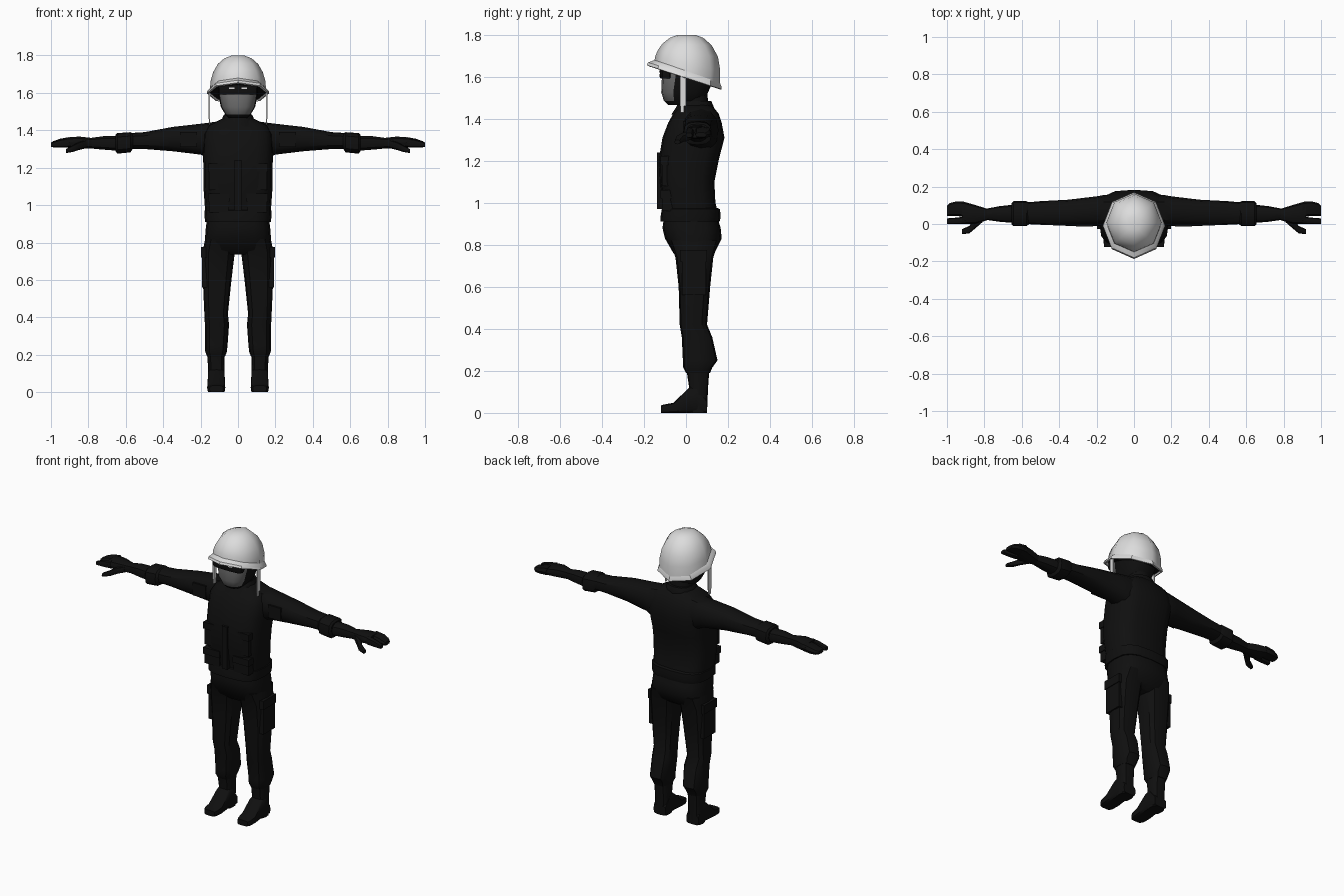
import bpy, bmesh, math


def material(name, r, g, b):
    m = bpy.data.materials.new(name)
    m.diffuse_color = (r, g, b, 1)
    return m


BLACK = material("uniform_black", 0.005, 0.005, 0.005)
GREY = material("mask_grey", 0.16, 0.16, 0.16)
WHITE = material("helmet_white", 0.72, 0.72, 0.72)


def finish(name, bm, mat, mirror=False, smooth=35):
    bmesh.ops.recalc_face_normals(bm, faces=bm.faces[:])
    me = bpy.data.meshes.new(name)
    bm.to_mesh(me)
    bm.free()
    me.materials.append(mat)
    ob = bpy.data.objects.new(name, me)
    bpy.context.collection.objects.link(ob)
    bpy.ops.object.select_all(action='DESELECT')
    bpy.context.view_layer.objects.active = ob
    ob.select_set(True)
    bpy.ops.object.shade_smooth_by_angle(angle=math.radians(smooth))
    if mirror:
        ob.modifiers.new("mirror", 'MIRROR').use_axis[0] = True
    return ob


def loft(name, axis, sections, n, e, mat, mirror=False, caps=True, smooth=35):
    """Rounded-box sections (pos, a0, a1, b0, b1) joined along an axis.
    pos may be a (front, back) pair of heights for a tilted ring."""
    bm = bmesh.new()
    rings = []
    for p, a0, a1, b0, b1 in sections:
        ring = []
        for i in range(n):
            t = 2 * math.pi * i / n
            c, s = math.cos(t), math.sin(t)
            c = math.copysign(abs(c) ** e, c) if abs(c) > 1e-6 else 0
            s = math.copysign(abs(s) ** e, s) if abs(s) > 1e-6 else 0
            a = (a0 + a1) / 2 + c * (a1 - a0) / 2
            b = (b0 + b1) / 2 + s * (b1 - b0) / 2
            h = p[0] + (p[1] - p[0]) * (s + 1) / 2 if isinstance(p, tuple) else p
            co = {'z': (a, b, h), 'x': (h, a, b), 'y': (a, h, b)}[axis]
            ring.append(bm.verts.new(co))
        rings.append(ring)
    for r, q in zip(rings, rings[1:]):
        for i in range(n):
            j = (i + 1) % n
            bm.faces.new((r[i], r[j], q[j], q[i]))
    if caps:
        bm.faces.new(rings[0])
        bm.faces.new(rings[-1])
    return finish(name, bm, mat, mirror, smooth)


def box(name, x0, x1, y0, y1, z0, z1, mat, mirror=False):
    bm = bmesh.new()
    bmesh.ops.create_cube(bm, size=1)
    for v in bm.verts:
        v.co = ((x0 + x1) / 2 + v.co.x * (x1 - x0),
                (y0 + y1) / 2 + v.co.y * (y1 - y0),
                (z0 + z1) / 2 + v.co.z * (z1 - z0))
    return finish(name, bm, mat, mirror)


def sym(rows):
    """Rows (z, half width, front y, back y) to sections."""
    return [(z, -w, w, f, b) for z, w, f, b in rows]


# Jacket, hem band and collar
loft("jacket", 'z', sym([
    (0.91, .17, -.115, .155), (0.96, .175, -.105, .15), (1.0, .178, -.112, .14),
    (1.1, .185, -.125, .135), (1.2, .185, -.13, .155), (1.31, .188, -.112, .183),
    (1.38, .185, -.085, .17), (1.425, .16, -.06, .155), (1.455, .10, -.035, .13),
    (1.47, .07, -.02, .11)]), 16, .65, BLACK)
loft("hem_band", 'z', sym([
    (0.91, .175, -.122, .16), (0.93, .178, -.122, .165),
    (0.97, .18, -.115, .162), (0.975, .17, -.105, .15)]), 16, .65, BLACK)
loft("collar", 'z', sym([
    (1.42, .10, -.07, .13), (1.45, .09, -.05, .135), (1.485, .075, -.03, .12)]),
    12, .8, BLACK)
box("button_placket", -.018, .018, -.137, -.1, 0.97, 1.24, BLACK)

# Chest and skirt pockets with flaps
for label, z in (("chest", 1.08), ("lower", 0.96)):
    h = .13 if label == "chest" else .09
    box(label + "_pocket", .05, .155, -.115, -.05, z, z + h, BLACK, True)
    box(label + "_pocket_flap", .045, .16, -.122, -.06, z + h - .03, z + h + .012, BLACK, True)

# Trousers
loft("hips", 'z', sym([
    (0.735, .13, -.03, .10), (0.76, .18, -.06, .135), (0.83, .176, -.10, .17),
    (0.88, .172, -.112, .165), (0.93, .165, -.105, .15)]), 16, .7, BLACK)
loft("leg", 'z', [
    (0.19, .07, .165, .0, .115), (0.215, .06, .175, -.013, .125),
    (0.25, .056, .176, -.015, .15), (0.36, .048, .177, -.02, .125),
    (0.42, .054, .18, -.03, .10), (0.60, .035, .188, -.035, .115),
    (0.74, .018, .192, -.05, .13), (0.82, .012, .175, -.08, .155)],
    12, .7, BLACK, True)
box("thigh_pocket", .15, .193, -.02, .095, 0.56, 0.76, BLACK, True)
box("thigh_pocket_flap", .15, .198, -.028, .10, 0.72, 0.775, BLACK, True)

# Boots
loft("boot_shaft", 'z', [
    (0.0, .073, .16, .015, .10), (0.12, .073, .16, .015, .105),
    (0.22, .07, .165, .0, .112)], 12, .65, BLACK, True)
loft("boot_foot", 'y', [
    (.10, .073, .158, 0, .06), (.05, .07, .162, 0, .13), (.015, .07, .162, 0, .12),
    (-.06, .068, .165, 0, .048), (-.105, .072, .162, 0, .04),
    (-.12, .08, .152, 0, .035)], 12, .4, BLACK, True)

# Sleeves, cuffs and sleeve pockets
loft("sleeve", 'x', [
    (.09, 0, .15, 1.25, 1.45), (.16, -.015, .155, 1.25, 1.44), (.2, -.01, .148, 1.27, 1.435),
    (.35, -.01, .13, 1.288, 1.418), (.5, -.004, .122, 1.30, 1.39),
    (.58, 0, .115, 1.30, 1.385)], 12, .8, BLACK, True)
loft("sleeve_cuff", 'x', [
    (.56, 0, .115, 1.305, 1.38), (.575, -.012, .122, 1.282, 1.39),
    (.645, -.012, .122, 1.275, 1.385), (.655, .0, .11, 1.29, 1.375)],
    12, .7, BLACK, True)
loft("forearm", 'x', [
    (.63, .005, .105, 1.288, 1.37), (.72, .012, .095, 1.295, 1.37),
    (.79, .022, .082, 1.302, 1.36)], 10, .85, BLACK, True)
box("sleeve_pocket", .22, .31, -.014, .05, 1.31, 1.39, BLACK, True)

# Gloved hands
loft("palm", 'x', [
    (.78, .022, .08, 1.302, 1.36), (.85, .0, .102, 1.302, 1.368),
    (.92, .0, .122, 1.308, 1.362)], 10, .8, BLACK, True)
loft("fingers", 'x', [
    (.90, .04, .118, 1.31, 1.364), (.95, .042, .121, 1.308, 1.355),
    (.985, .043, .112, 1.308, 1.343), (1.0, .044, .098, 1.312, 1.335)],
    8, .7, BLACK, True)
loft("index_finger", 'x', [
    (.90, .0, .04, 1.31, 1.36), (.95, .0, .034, 1.308, 1.35),
    (1.0, .0, .03, 1.31, 1.333)], 8, .7, BLACK, True)
loft("thumb", 'x', [
    (.81, .01, .05, 1.305, 1.35), (.85, -.025, .03, 1.295, 1.338),
    (.88, -.05, -.01, 1.285, 1.322), (.92, -.055, -.028, 1.278, 1.30)],
    8, .8, BLACK, True)

# Neck and head; the front of the face is the grey mask
loft("neck", 'z', sym([
    (1.42, .07, -.02, .11), (1.54, .07, -.02, .10)]), 12, .9, BLACK)
head = loft("head", 'z', sym([
    (1.465, .05, -.085, .06), (1.485, .068, -.105, .085), (1.525, .092, -.118, .105),
    (1.595, .106, -.115, .135), (1.655, .112, -.108, .14), (1.70, .11, -.09, .13)]),
    16, .75, BLACK)
head.data.materials.append(GREY)
for f in head.data.polygons:
    if 1.48 < f.center.z < 1.66 and f.center.y < -.055:
        f.material_index = 1

# Goggles, a shallow band over the eyes, with two glints
loft("goggles", 'z', sym([
    (1.592, .10, -.122, -.068), (1.60, .104, -.126, -.066),
    (1.645, .106, -.122, -.066), (1.655, .10, -.115, -.068)]), 16, .6, BLACK)
box("goggle_glint", .02, .048, -.128, -.12, 1.621, 1.63, WHITE, True)

# Helmet shell, brim and dark liner, tilted up at the front
loft("helmet_shell", 'z', sym([
    ((1.665, 1.555), .15, -.152, .163), ((1.695, 1.63), .147, -.147, .163),
    ((1.725, 1.695), .133, -.135, .152), ((1.758, 1.75), .108, -.112, .122),
    ((1.785, 1.785), .073, -.077, .082), ((1.799, 1.799), .035, -.04, .045)]),
    8, 1, WHITE, smooth=50)
loft("helmet_brim", 'z', sym([
    ((1.68, 1.575), .148, -.148, .16), ((1.668, 1.555), .164, -.18, .168),
    ((1.655, 1.54), .167, -.187, .17), ((1.648, 1.54), .158, -.172, .16),
    ((1.66, 1.56), .145, -.145, .152)]), 8, 1, WHITE, caps=False)
loft("helmet_liner", 'z', sym([
    ((1.65, 1.55), .15, -.15, .158), ((1.68, 1.58), .14, -.14, .15)]), 8, 1, BLACK)

# Hanging chin straps
box("chin_strap", .150, .158, -.028, .0, 1.46, 1.60, WHITE, True)
box("chin_strap_end", .149, .156, -.026, -.010, 1.43, 1.465, WHITE, True)
